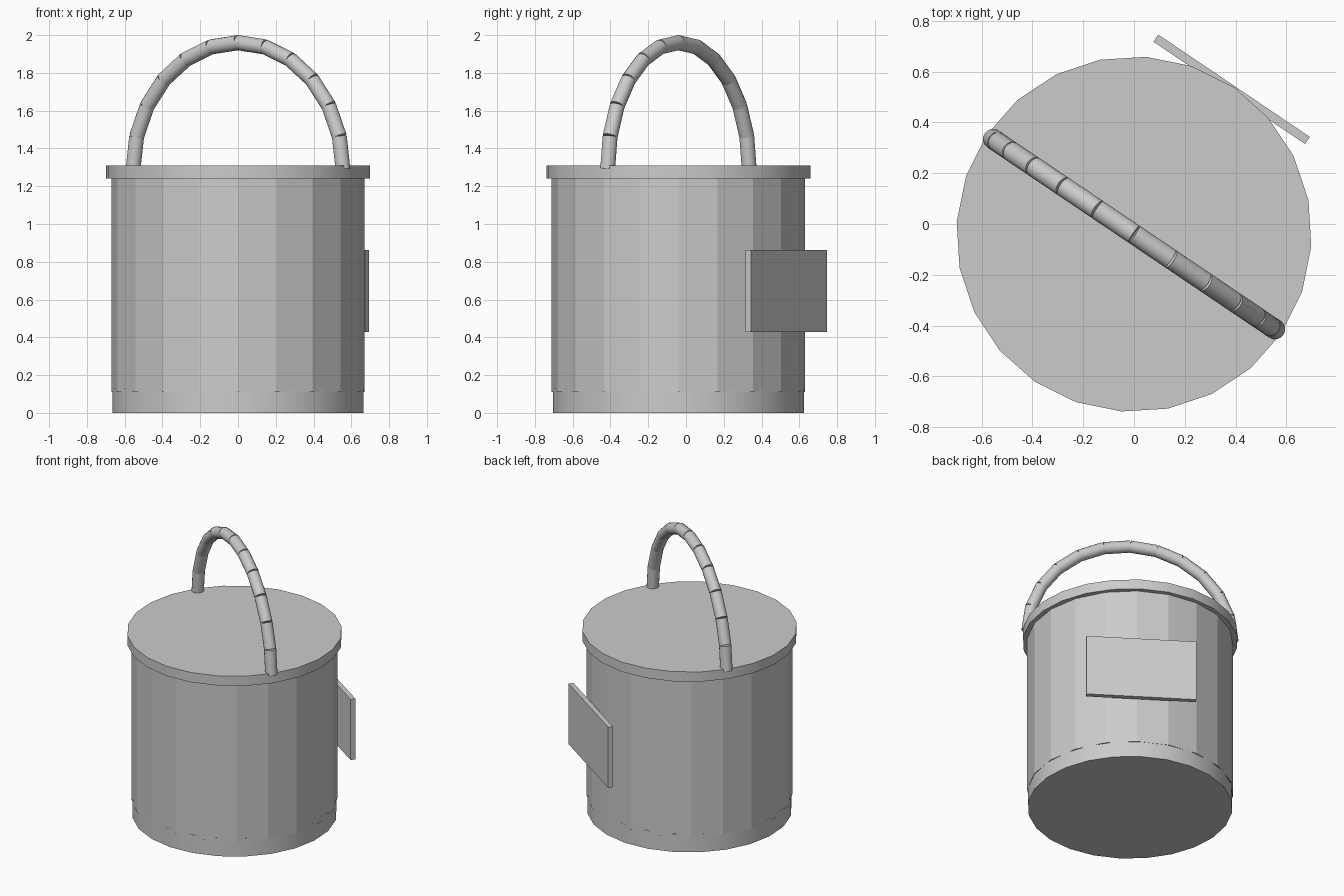
import bpy
from math import sin, cos, pi, radians
from mathutils import Vector, Matrix

default = bpy.data.objects.get("Cube")
if default:
    bpy.data.objects.remove(default, do_unlink=True)

grey = bpy.data.materials.new("plain grey")
grey.use_nodes = True
colour = (0.6, 0.6, 0.6, 1)
grey.diffuse_color = colour
grey.node_tree.nodes["Principled BSDF"].inputs["Base Color"].default_value = colour

CENTRE = Vector((0, -0.04, 0))
TURN = radians(-34)          # shared heading of the handle and the plate


def finish(name, smooth):
    obj = bpy.context.object
    obj.name = name
    obj.data.materials.append(grey)
    if smooth:
        bpy.ops.object.shade_smooth_by_angle(angle=radians(40))
    return obj


def drum(name, radius, bottom, top, sides, turn, smooth):
    # First vertex of the primitive lies on +y
    bpy.ops.mesh.primitive_cylinder_add(
        vertices=sides, radius=radius, depth=top - bottom,
        location=CENTRE + Vector((0, 0, (bottom + top) / 2)), rotation=(0, 0, turn))
    return finish(name, smooth)


# Bucket: smooth base and lid around a faceted wall
drum("base", 0.667, 0, 0.13, 24, TURN, True)
drum("wall", 0.671, 0.11, 1.25, 20, pi / 2, False)
drum("lid", 0.70, 1.24, 1.31, 24, TURN, True)

# Handle: a half ring of straight tube pieces
PIECES, RING, TUBE = 12, 0.67, 0.04
along = Vector((cos(TURN), sin(TURN), 0))
joints = [CENTRE + along * RING * cos(pi * i / PIECES)
          + Vector((0, 0, 1.29 + RING * sin(pi * i / PIECES)))
          for i in range(PIECES + 1)]
for i, (a, b) in enumerate(zip(joints, joints[1:])):
    direction = b - a
    bpy.ops.mesh.primitive_cylinder_add(
        vertices=16, radius=TUBE, depth=direction.length, location=(a + b) / 2,
        rotation=direction.to_track_quat("Z", "Y").to_euler())
    finish(f"handle_piece_{i + 1}", True)

# Plate fixed to the wall, square to the handle
outward = Vector((-sin(TURN), cos(TURN), 0))
bpy.ops.mesh.primitive_cube_add(
    size=1, location=CENTRE + outward * 0.688 + Vector((0, 0, 0.645)), rotation=(0, 0, TURN))
plate = finish("plate", False)
plate.data.transform(Matrix.Diagonal((0.72, 0.034, 0.435, 1)))
